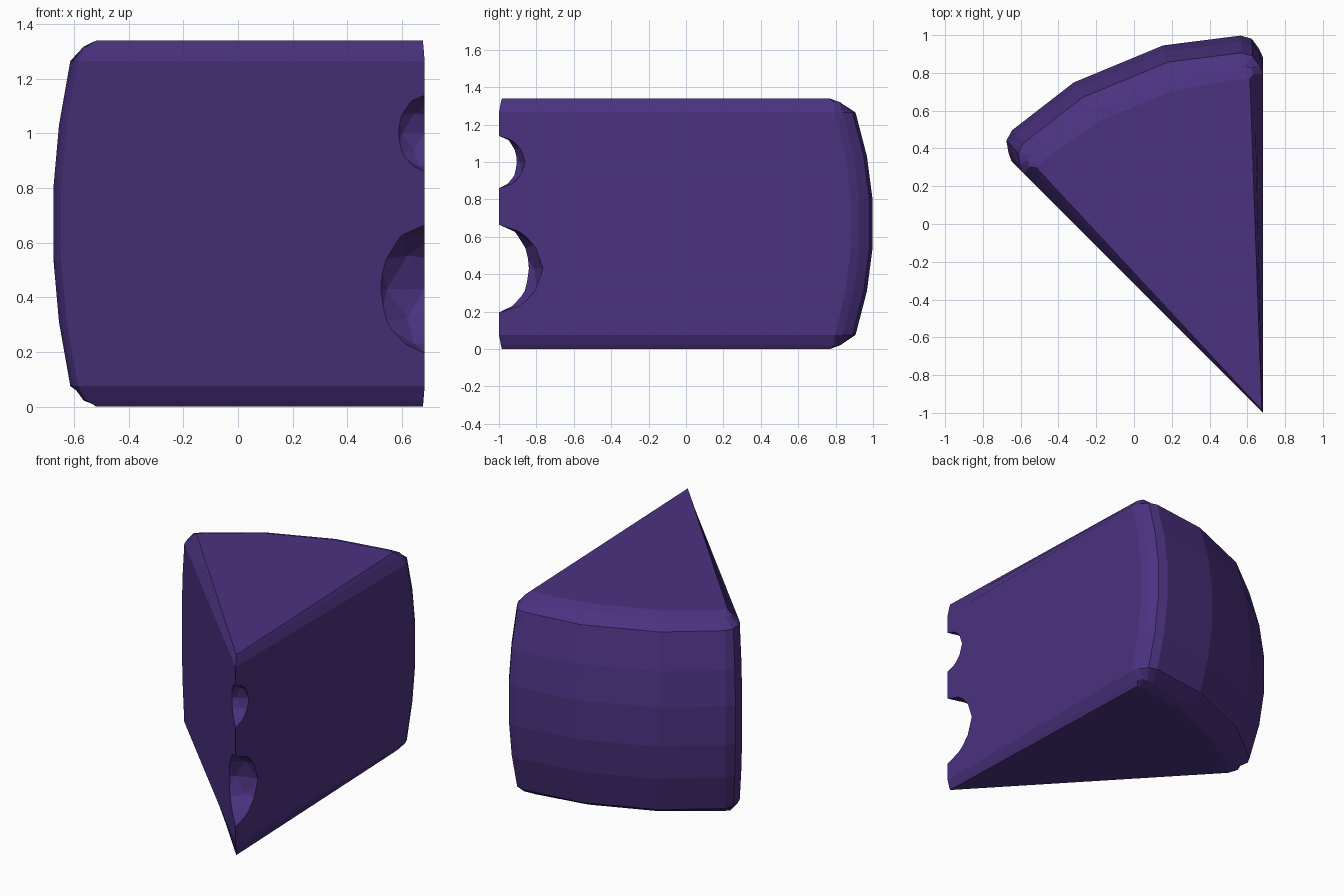
import bpy, bmesh, math

if "Cube" in bpy.data.objects:
    bpy.data.objects.remove(bpy.data.objects["Cube"])

purple = bpy.data.materials.new("deep purple")
purple.diffuse_color = (0.07, 0.032, 0.215, 1)
purple.use_nodes = True
purple.node_tree.nodes["Principled BSDF"].inputs["Base Color"].default_value = purple.diffuse_color

TIP = (0.683, -1.0)
# plan of the wedge as (angle from right face, radius) around the tip
half = [(0, 1.885), (0.6, 1.93), (1.7, 1.985), (3.4, 2.005), (15.2, 2.02)]
plan = half + [(45 - a, r) for a, r in reversed(half)]
# (height, radius scale, radius cap, angle squeeze, tip setback)
side = [(0, 0.95, 1.77, 0.90, 0.017), (0.022, 0.952, 1.83, 0.935, 0.011),
        (0.075, 0.9525, 3, 1, 0), (0.31, 0.983, 3, 1, 0), (0.54, 0.998, 3, 1, 0)]
levels = side + [(1.34 - z, s, c, q, t) for z, s, c, q, t in reversed(side)]

# wedge body: stacked rings
bm = bmesh.new()
rings = []
for z, s, cap, squeeze, setback in levels:
    ring = []
    m = math.radians(22.5)
    ring.append(bm.verts.new((TIP[0] - setback * math.sin(m), TIP[1] + setback * math.cos(m), z)))
    for a, r in plan:
        ang = math.radians(22.5 + (a - 22.5) * squeeze)
        rad = min(r * s, cap)
        ring.append(bm.verts.new((TIP[0] - rad * math.sin(ang), TIP[1] + rad * math.cos(ang), z)))
    rings.append(ring)
n = len(rings[0])
for lo, hi in zip(rings, rings[1:]):
    for i in range(n):
        j = (i + 1) % n
        bm.faces.new((lo[i], lo[j], hi[j], hi[i]))
bm.faces.new(list(reversed(rings[0])))
bm.faces.new(rings[-1])
bmesh.ops.recalc_face_normals(bm, faces=bm.faces[:])
mesh = bpy.data.meshes.new("cheese_wedge")
bm.to_mesh(mesh)
bm.free()
mesh.materials.append(purple)
wedge = bpy.data.objects.new("cheese_wedge", mesh)
bpy.context.collection.objects.link(wedge)

# round holes bitten out of the tip edge
for z, r in [(0.43, 0.235), (1.0, 0.14)]:
    bpy.ops.mesh.primitive_ico_sphere_add(subdivisions=2, radius=r, location=(TIP[0], TIP[1], z))
    cutter = bpy.context.object
    cutter.name = "hole_cutter"
    cutter.data.materials.append(purple)
    cutter.hide_render = True
    mod = wedge.modifiers.new("hole", 'BOOLEAN')
    mod.operation = 'DIFFERENCE'
    mod.solver = 'EXACT'
    mod.object = cutter
    bpy.context.view_layer.objects.active = wedge
    bpy.ops.object.modifier_apply(modifier=mod.name)
    bpy.data.objects.remove(cutter)
